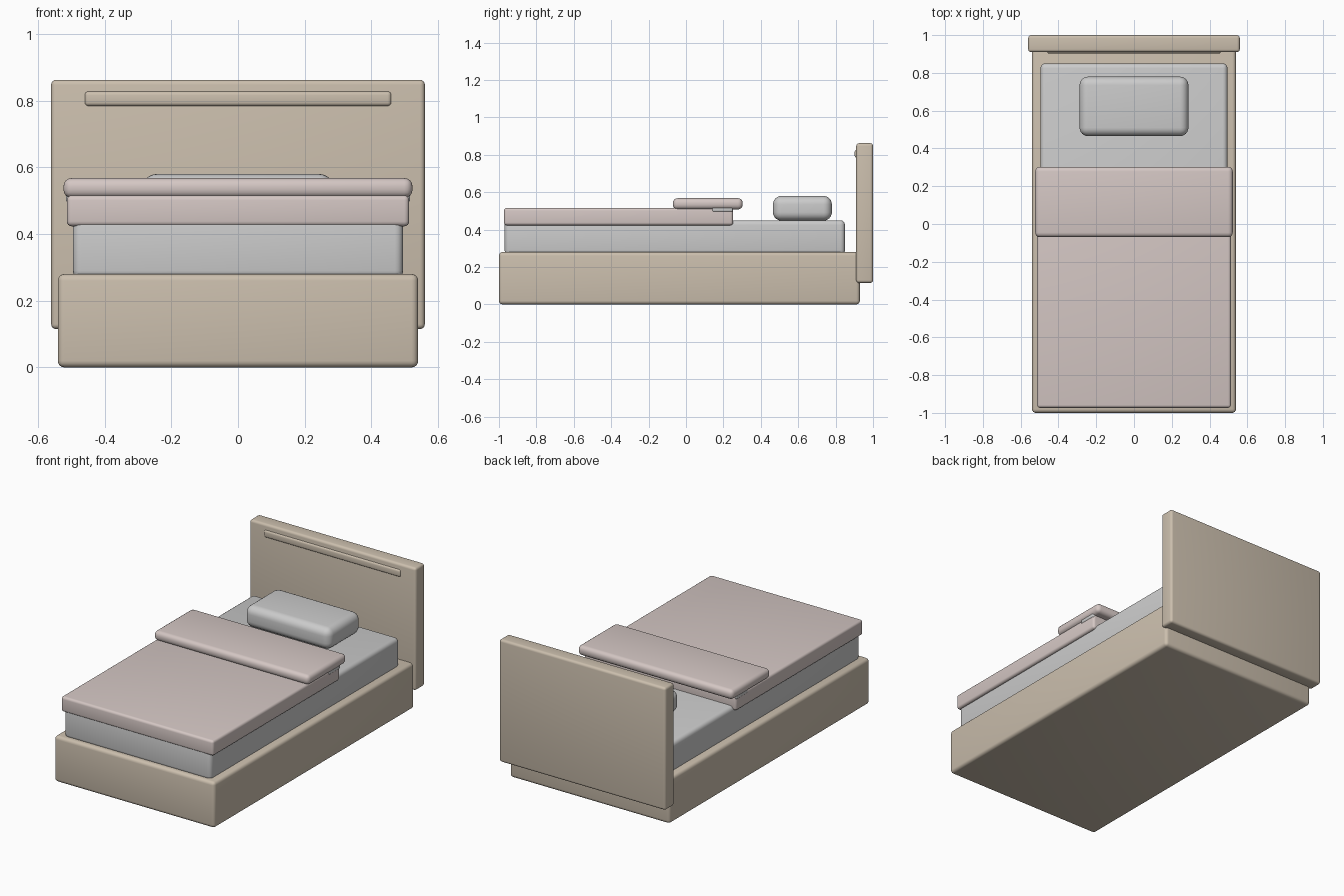
import bpy, math

if "Cube" in bpy.data.objects:
    bpy.data.objects.remove(bpy.data.objects["Cube"])


def material(name, rgb):
    m = bpy.data.materials.new(name)
    m.diffuse_color = (*rgb, 1)
    m.use_nodes = True
    m.node_tree.nodes["Principled BSDF"].inputs["Base Color"].default_value = m.diffuse_color
    return m


wood = material("wood", (0.60, 0.52, 0.42))
cloth = material("blanket_cloth", (0.66, 0.57, 0.55))


def rounded_box(name, x, y, z, radius, mat=None, segments=4):
    """Box spanning -x..x and the given y and z ranges, with rounded edges."""
    bpy.ops.mesh.primitive_cube_add(
        size=1, location=(0, (y[0] + y[1]) / 2, (z[0] + z[1]) / 2))
    ob = bpy.context.object
    ob.name = name
    ob.scale = (2 * x, y[1] - y[0], z[1] - z[0])
    bpy.ops.object.transform_apply(location=False, rotation=False, scale=True)
    bevel = ob.modifiers.new("rounding", 'BEVEL')
    bevel.width = radius
    bevel.segments = segments
    bpy.ops.object.modifier_apply(modifier=bevel.name)
    bpy.ops.object.shade_smooth_by_angle(angle=math.radians(40))
    if mat:
        ob.data.materials.append(mat)
    return ob


# Wooden frame
rounded_box("bed_base", 0.54, (-1.0, 0.93), (0.0, 0.28), 0.02, wood)
rounded_box("headboard", 0.56, (0.91, 1.0), (0.115, 0.862), 0.015, wood)
rounded_box("headboard_trim", 0.46, (0.902, 0.93), (0.783, 0.828), 0.012, wood)

# Mattress and pillow
rounded_box("mattress", 0.495, (-0.97, 0.85), (0.265, 0.45), 0.025)
rounded_box("pillow", 0.288, (0.465, 0.78), (0.448, 0.58), 0.045, segments=6)

# Blanket with turned-down fold and the sheet edge beneath it
rounded_box("blanket", 0.513, (-0.973, 0.252), (0.423, 0.516), 0.015, cloth)
rounded_box("blanket_fold", 0.523, (-0.07, 0.303), (0.508, 0.568), 0.025, cloth)
rounded_box("sheet_edge", 0.516, (0.14, 0.25), (0.495, 0.53), 0.008)
